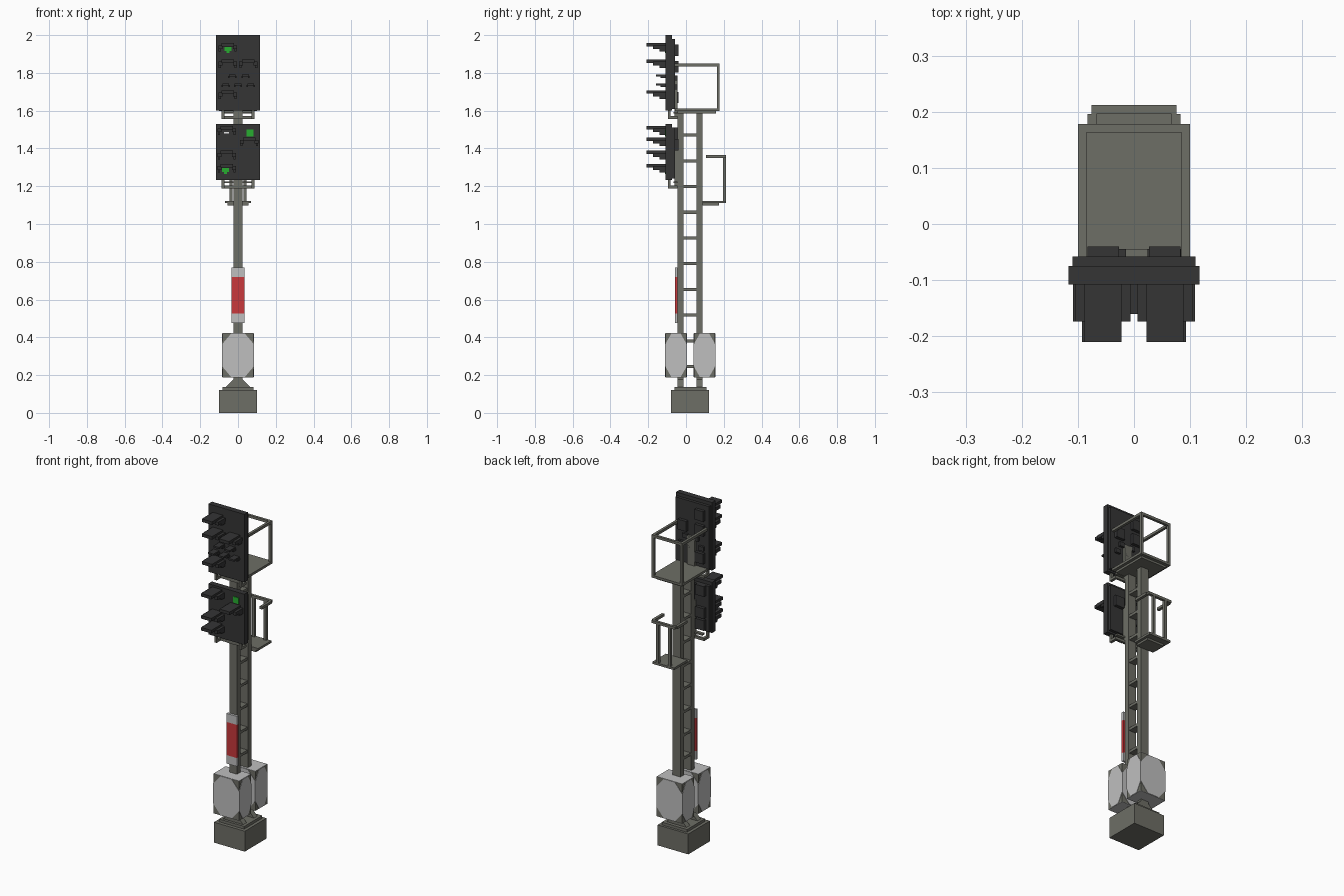
import bpy, bmesh
from mathutils import Vector

if "Cube" in bpy.data.objects:
    bpy.data.objects.remove(bpy.data.objects["Cube"])


def material(name, r, g, b):
    m = bpy.data.materials.new(name)
    m.diffuse_color = (r, g, b, 1)
    m.use_nodes = True
    m.node_tree.nodes["Principled BSDF"].inputs["Base Color"].default_value = m.diffuse_color
    return m


STEEL = material("grey steel", 0.155, 0.157, 0.133)
DARK = material("dark board", 0.035, 0.035, 0.036)
LIGHT = material("light panel", 0.52, 0.52, 0.52)
RED = material("red band", 0.58, 0.04, 0.045)
GREEN = material("green lens", 0.02, 0.42, 0.03)
WHITE = material("white lens", 0.8, 0.8, 0.8)


def finish(name, bm, mat):
    bmesh.ops.recalc_face_normals(bm, faces=bm.faces)
    mesh = bpy.data.meshes.new(name)
    bm.to_mesh(mesh)
    bm.free()
    mesh.materials.append(mat)
    ob = bpy.data.objects.new(name, mesh)
    bpy.context.collection.objects.link(ob)
    return ob


def box(name, x, y, z, mat):
    """Box from three (low, high) ranges."""
    bm = bmesh.new()
    bmesh.ops.create_cube(bm, size=1)
    for v in bm.verts:
        v.co = Vector(r[0] + (c + 0.5) * (r[1] - r[0]) for c, r in zip(v.co, (x, y, z)))
    return finish(name, bm, mat)


def prism(name, points, push, mat):
    """Flat outline pushed along a vector."""
    bm = bmesh.new()
    face = bm.faces.new([bm.verts.new(p) for p in points])
    ext = bmesh.ops.extrude_face_region(bm, geom=[face])
    verts = [g for g in ext["geom"] if isinstance(g, bmesh.types.BMVert)]
    bmesh.ops.translate(bm, verts=verts, vec=push)
    return finish(name, bm, mat)


def octagon(u, v):
    """Rectangle with cut corners."""
    cu, cv = (u[1] - u[0]) * 0.28, (v[1] - v[0]) * 0.24
    return [(u[0] + cu, v[0]), (u[1] - cu, v[0]), (u[1], v[0] + cv), (u[1], v[1] - cv),
            (u[1] - cu, v[1]), (u[0] + cu, v[1]), (u[0], v[1] - cv), (u[0], v[0] + cv)]


# Foundation
box("foundation", (-0.1, 0.1), (-0.08, 0.122), (0, 0.12), STEEL)
box("foot_plate", (-0.082, 0.082), (-0.06, 0.108), (0.12, 0.136), STEEL)

# Twin posts with gusseted feet
POSTS = {"front": (-0.045, -0.013), "back": (0.056, 0.088)}
for side, y in POSTS.items():
    box(side + "_post", (-0.025, 0.025), y, (0.136, 1.59), STEEL)
    prism(side + "_gusset", [(-0.065, y[0], 0.136), (0.065, y[0], 0.136),
                             (0.025, y[0], 0.178), (-0.025, y[0], 0.178)],
          (0, y[1] - y[0], 0), STEEL)

# Ladder rungs between the posts
for i in range(10):
    z = 0.245 + i * 0.1362
    box("rung", (-0.022, 0.022), (-0.013, 0.056), (z - 0.008, z + 0.008), STEEL)

# Equipment cabinets with light cut-corner panels
T = 0.002
X, Z = (-0.083, 0.083), (0.19, 0.42)
for side, y in {"front": (-0.109, 0.003), "back": (0.042, 0.154)}.items():
    box(side + "_cabinet", X, y, Z, STEEL)
    for z in (Z[0] - T, Z[1]):
        box(side + "_cabinet_cap", X, y, (z, z + T), LIGHT)
    for yy, d in ((y[0], -T), (y[1], T)):
        prism(side + "_cabinet_panel", [(a, yy, b) for a, b in octagon(X, Z)], (0, d, 0), LIGHT)
    for xx, d in ((X[0], -T), (X[1], T)):
        prism(side + "_cabinet_panel", [(xx, a, b) for a, b in octagon(y, Z)], (d, 0, 0), LIGHT)

# Banded sign plate
for name, z, mat in (("sign_bottom", (0.475, 0.525), LIGHT),
                     ("sign_band", (0.525, 0.72), RED),
                     ("sign_top", (0.72, 0.77), LIGHT)):
    box(name, (-0.034, 0.034), (-0.059, -0.045), z, mat)

# Upper platform and railing
box("upper_platform", (-0.1, 0.1), (-0.058, 0.178), (1.598, 1.612), STEEL)
box("upper_platform_frame", (-0.083, 0.083), (-0.045, 0.16), (1.586, 1.598), STEEL)
box("upper_rail_back", (-0.1, 0.1), (0.163, 0.178), (1.835, 1.85), STEEL)
for s in (-1, 1):
    x = sorted((s * 0.085, s * 0.1))
    box("upper_rail_side", x, (-0.06, 0.163), (1.835, 1.85), STEEL)
    box("upper_rail_post", x, (0.163, 0.178), (1.612, 1.835), STEEL)

# Lower platform and railing
box("lower_platform", (-0.07, 0.07), (0.088, 0.211), (1.11, 1.123), STEEL)
box("lower_platform_frame", (-0.055, 0.055), (0.088, 0.175), (1.098, 1.11), STEEL)
box("lower_rail_back", (-0.076, 0.076), (0.196, 0.212), (1.35, 1.365), STEEL)
for s in (-1, 1):
    box("lower_rail_side", sorted((s * 0.067, s * 0.083)), (0.105, 0.196), (1.35, 1.365), STEEL)
    box("lower_rail_post", sorted((s * 0.03, s * 0.046)), (0.196, 0.211), (1.123, 1.35), STEEL)


def hood(cx, z):
    """Stepped lamp hood: long top, shorter cheeks, and a housing at the back."""
    box("hood_top", (cx - 0.033, cx + 0.033), (-0.21, -0.108), (z - 0.01, z + 0.008), DARK)
    for s in (-1, 1):
        box("hood_cheek", sorted((cx + s * 0.028, cx + s * 0.049)), (-0.174, -0.108),
            (z - 0.024, z - 0.004), DARK)
        box("hood_skirt", sorted((cx + s * 0.036, cx + s * 0.047)), (-0.14, -0.108),
            (z - 0.038, z - 0.024), DARK)
    box("lamp_housing", (cx - 0.028, cx + 0.028), (-0.058, -0.04), (z - 0.06, z), DARK)


def small_hood(cx, z):
    box("small_hood", (cx - 0.018, cx + 0.018), (-0.16, -0.108), (z - 0.005, z + 0.005), DARK)
    for s in (-1, 1):
        box("small_hood_cheek", sorted((cx + s * 0.014, cx + s * 0.022)), (-0.135, -0.108),
            (z - 0.013, z - 0.002), DARK)
    box("small_housing", (cx - 0.016, cx + 0.016), (-0.058, -0.045), (z - 0.025, z), DARK)


def lens(cx, z, w, h, mat):
    box("lens", (cx - w / 2, cx + w / 2), (-0.112, -0.108), (z - h / 2, z + h / 2), mat)


# Signal heads: board, back frame and hanging bracket
for side, z in {"upper": (1.6, 2.0), "lower": (1.232, 1.53)}.items():
    box(side + "_board", (-0.117, 0.117), (-0.108, -0.075), z, DARK)
    box(side + "_back_frame", (-0.11, 0.11), (-0.075, -0.058), (z[0] + 0.01, z[1] - 0.02), DARK)
    b = z[0] - 0.032
    box(side + "_bracket_bar", (-0.087, 0.087), (-0.058, -0.045), (b - 0.012, b + 0.003), STEEL)
    for s in (-1, 1):
        x = sorted((s * 0.072, s * 0.087))
        box(side + "_bracket_arm", x, (-0.095, -0.058), (b - 0.012, b + 0.003), STEEL)
        box(side + "_bracket_hanger", x, (-0.095, -0.081), (b + 0.003, z[0]), STEEL)
    box(side + "_bracket_top", (-0.075, 0.075), (-0.065, -0.045), (b + 0.016, b + 0.026), STEEL)
    box(side + "_mount", (-0.025, 0.025), (-0.06, -0.045), (b - 0.012, z[0] + 0.18), STEEL)

# Lamps of the upper head
for x, z in ((-0.055, 1.95), (-0.055, 1.863), (0.055, 1.863), (-0.055, 1.7)):
    hood(x, z)
for x, z in ((-0.03, 1.786), (0.04, 1.786), (-0.065, 1.738), (0, 1.738), (0.068, 1.738)):
    small_hood(x, z)
lens(-0.053, 1.927, 0.036, 0.022, GREEN)
lens(-0.053, 1.911, 0.016, 0.01, GREEN)

# Lamps of the lower head
for x, z in ((-0.06, 1.51), (0.06, 1.45), (-0.06, 1.38), (-0.06, 1.31)):
    hood(x, z)
lens(0.064, 1.482, 0.036, 0.036, GREEN)
lens(-0.066, 1.285, 0.036, 0.022, GREEN)
lens(-0.066, 1.27, 0.016, 0.01, GREEN)
lens(-0.06, 1.484, 0.026, 0.008, WHITE)
